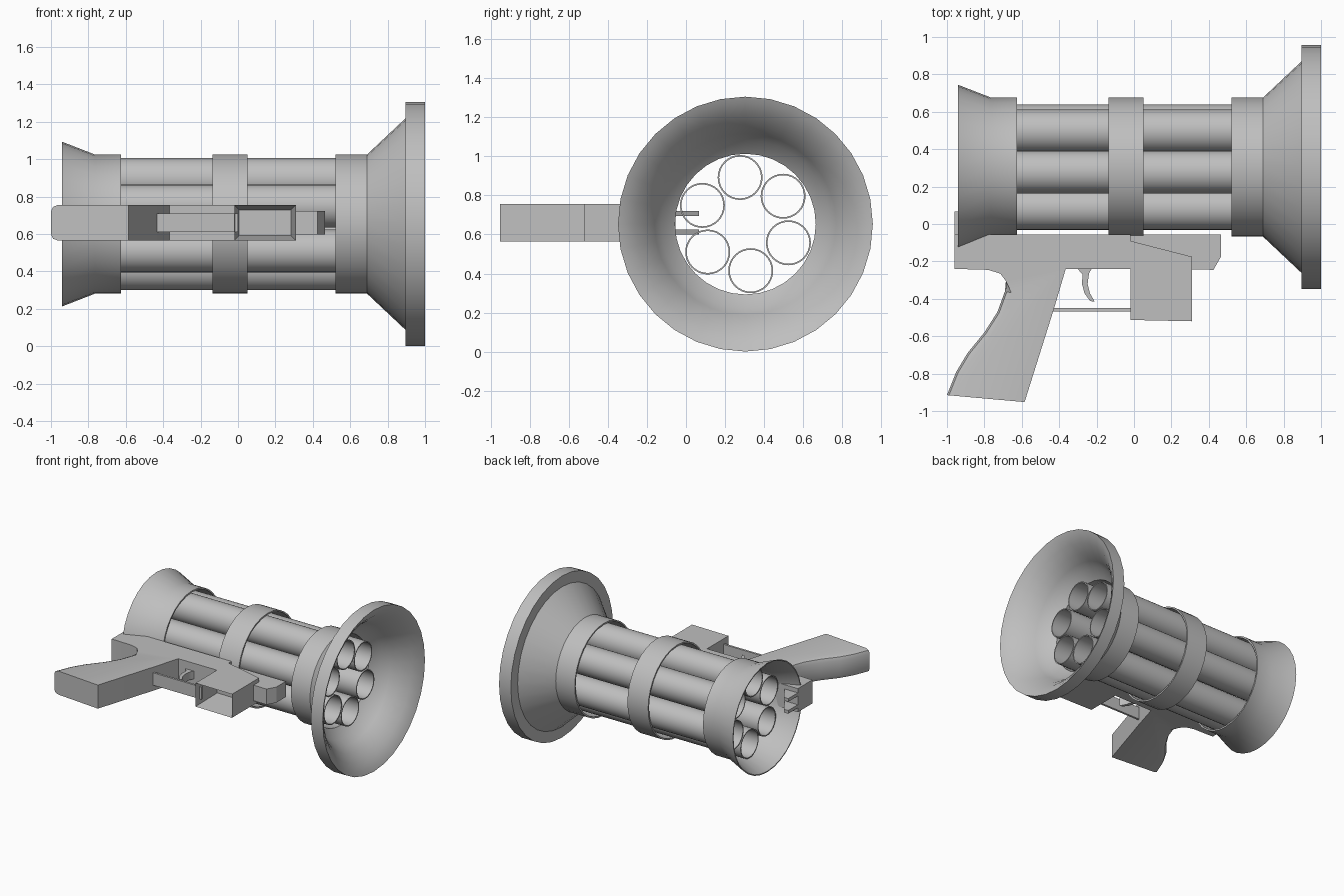
import bpy, bmesh, math

if "Cube" in bpy.data.objects:
    bpy.data.objects.remove(bpy.data.objects["Cube"])

CY, CZ = 0.304, 0.653      # barrel cluster axis (runs along x)
GZ = 0.66                  # mid plane of the pistol frame

grey = bpy.data.materials.new("grey metal")
grey.diffuse_color = (0.52, 0.52, 0.52, 1)
grey.use_nodes = True
grey.node_tree.nodes["Principled BSDF"].inputs["Base Color"].default_value = grey.diffuse_color


def finish(bm, name, smooth=True):
    bmesh.ops.recalc_face_normals(bm, faces=bm.faces)
    me = bpy.data.meshes.new(name)
    bm.to_mesh(me)
    bm.free()
    me.materials.append(grey)
    ob = bpy.data.objects.new(name, me)
    bpy.context.collection.objects.link(ob)
    if smooth:
        bpy.ops.object.select_all(action='DESELECT')
        ob.select_set(True)
        bpy.context.view_layer.objects.active = ob
        bpy.ops.object.shade_smooth_by_angle(angle=math.radians(30))
    return ob


def lathe(name, profile, cy=CY, cz=CZ, n=32):
    """Spin a closed (x, radius) profile around an axis parallel to x."""
    bm = bmesh.new()
    rings = []
    for i in range(n):
        a = 2 * math.pi * i / n
        rings.append([bm.verts.new((x, cy + r * math.cos(a), cz + r * math.sin(a)))
                      for x, r in profile])
    m = len(profile)
    for i in range(n):
        p, q = rings[i], rings[(i + 1) % n]
        for j in range(m):
            k = (j + 1) % m
            bm.faces.new((p[j], p[k], q[k], q[j]))
    return finish(bm, name)


def plate_mesh(points, z0, z1):
    """Extrude an (x, y) outline from z0 to z1."""
    bm = bmesh.new()
    lo = [bm.verts.new((x, y, z0)) for x, y in points]
    hi = [bm.verts.new((x, y, z1)) for x, y in points]
    bm.faces.new(lo)
    bm.faces.new(hi)
    n = len(points)
    for i in range(n):
        j = (i + 1) % n
        bm.faces.new((lo[i], lo[j], hi[j], hi[i]))
    bmesh.ops.recalc_face_normals(bm, faces=bm.faces)
    return bm


def plate(name, points, half, smooth=False, z=GZ):
    return finish(plate_mesh(points, z - half, z + half), name, smooth)


# Flared muzzle bell with a curved inner bowl
lathe("muzzle_bell", [(0.52, 0.372), (0.69, 0.372), (0.895, 0.565), (0.895, 0.652),
                      (1.0, 0.652), (0.985, 0.62), (0.945, 0.565), (0.88, 0.505),
                      (0.82, 0.465), (0.76, 0.432), (0.70, 0.36), (0.52, 0.36)])
# Middle band around the tubes
lathe("middle_band", [(-0.135, 0.372), (0.05, 0.372), (0.05, 0.36), (-0.135, 0.36)])
# Flared rear cup
lathe("rear_cup", [(-0.625, 0.372), (-0.765, 0.372), (-0.94, 0.44),
                   (-0.94, 0.432), (-0.765, 0.36), (-0.625, 0.36)])

# Six open barrels
for i in range(6):
    a = math.radians(96.5 + 60 * i)
    lathe(f"barrel_{i + 1}", [(-0.80, 0.115), (0.77, 0.115), (0.77, 0.107), (-0.80, 0.107)],
          CY + 0.24 * math.cos(a), CZ + 0.24 * math.sin(a))

# Pistol frame and grip, with the backstrap edges rounded
back = [(-0.78, -0.245), (-0.715, -0.265), (-0.685, -0.305), (-0.69, -0.36), (-0.73, -0.47),
        (-0.80, -0.58), (-0.89, -0.69), (-0.95, -0.79), (-1.0, -0.915)]
outline = [(-0.96, -0.055), (-0.96, -0.24)] + back + [
    (-0.585, -0.952), (-0.43, -0.46), (-0.365, -0.24), (-0.02, -0.24),
    (0.31, -0.24), (0.31, -0.175), (-0.02, -0.09), (-0.02, -0.055)]
bm = plate_mesh(outline, GZ - 0.095, GZ + 0.095)
strap = {(round(x, 3), round(y, 3)) for x, y in back[2:]}
edges = [e for e in bm.edges
         if all((round(v.co.x, 3), round(v.co.y, 3)) in strap for v in e.verts)
         and abs(e.verts[0].co.z - e.verts[1].co.z) < 0.01]
bmesh.ops.bevel(bm, geom=edges, offset=0.035, segments=2, profile=0.5, affect='EDGES')
finish(bm, "frame_and_grip")

# Slide running forward under the barrels
plate("slide", [(-0.955, -0.055), (0.465, -0.055), (0.465, -0.175), (0.425, -0.245),
                (-0.02, -0.235), (-0.9, -0.2)], 0.063)

# Magazine well, hollowed from below
bm = plate_mesh([(-0.02, -0.2), (-0.02, -0.513), (0.31, -0.52), (0.31, -0.2)],
                GZ - 0.095, GZ + 0.095)
mouth = min(bm.faces, key=lambda f: f.calc_center_median().y)
bmesh.ops.inset_region(bm, faces=[mouth], thickness=0.037)
bmesh.ops.translate(bm, verts=mouth.verts, vec=(0, 0.24, 0))
finish(bm, "magazine_well", False)

# Trigger and guard
plate("trigger_guard", [(-0.44, -0.45), (0.0, -0.45), (0.0, -0.467), (-0.44, -0.467)], 0.05)
plate("trigger", [(-0.31, -0.23), (-0.22, -0.23), (-0.24, -0.262), (-0.248, -0.32),
                  (-0.236, -0.37), (-0.21, -0.415), (-0.235, -0.412), (-0.265, -0.37),
                  (-0.278, -0.32), (-0.275, -0.27)], 0.032, True)

# Two rear prongs rising into the cup
for side in (-1, 1):
    plate(f"rear_prong_{'a' if side < 0 else 'b'}",
          [(-0.96, -0.06), (-0.96, 0.067), (-0.92, 0.067), (-0.84, -0.06)],
          0.013, z=GZ + side * 0.048)
